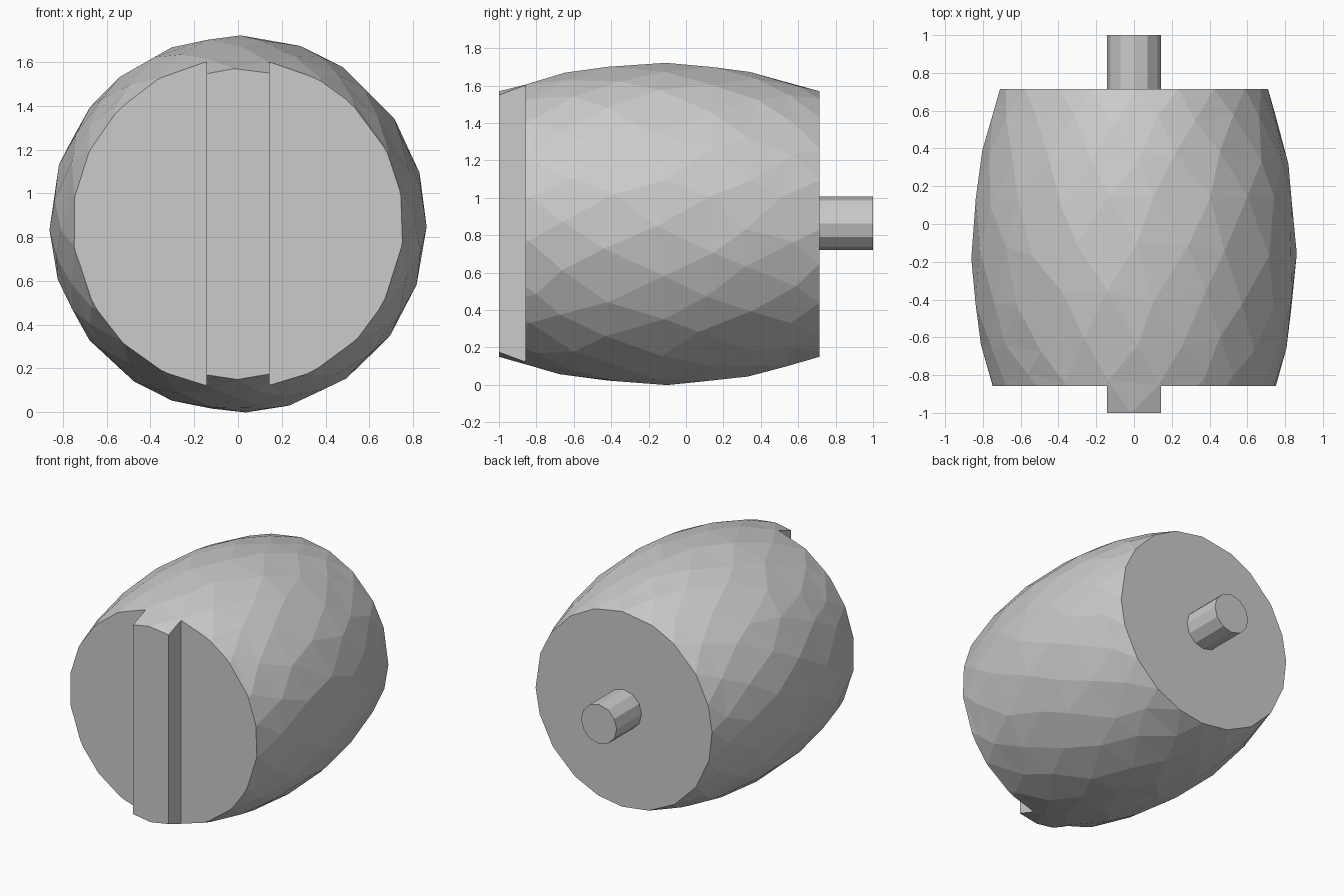
import bpy, bmesh, math, random

if "Cube" in bpy.data.objects:
    bpy.data.objects.remove(bpy.data.objects["Cube"])

random.seed(4)
CZ = 0.86            # height of the barrel axis
SIDES, RINGS = 20, 9
Y0, Y1 = -1.0, 0.714


def add_object(name, bm):
    bmesh.ops.recalc_face_normals(bm, faces=bm.faces)
    mesh = bpy.data.meshes.new(name)
    bm.to_mesh(mesh)
    bm.free()
    obj = bpy.data.objects.new(name, mesh)
    bpy.context.collection.objects.link(obj)
    return obj


def add_box(name, lo, hi):
    bm = bmesh.new()
    bmesh.ops.create_cube(bm, size=1)
    for v in bm.verts:
        for i in range(3):
            v.co[i] = hi[i] if v.co[i] > 0 else lo[i]
    return add_object(name, bm)


# Bulging barrel: staggered rings joined by triangles, slightly irregular facets
bm = bmesh.new()
mid, half = (Y0 + Y1) / 2, (Y1 - Y0) / 2
rings = []
for r in range(RINGS):
    inner = 0 < r < RINGS - 1
    ring = []
    for s in range(SIDES):
        y = mid - half * math.cos(math.pi * r / (RINGS - 1)) * 0.35 \
            + half * 0.65 * (2 * r / (RINGS - 1) - 1)
        y += random.uniform(-0.045, 0.045) if inner else 0
        a = 2 * math.pi * (s + 0.5 * (r % 2) + random.uniform(-0.15, 0.15)) / SIDES
        rad = 0.862 - 0.152 * ((y - mid) / half) ** 2
        ring.append(bm.verts.new((rad * math.sin(a), y, CZ + rad * math.cos(a))))
    rings.append(ring)
for r in range(RINGS - 1):
    a, b = rings[r], rings[r + 1]
    for s in range(SIDES):
        n = (s + 1) % SIDES
        if r % 2 == 0:
            bm.faces.new((a[s], a[n], b[s]))
            bm.faces.new((a[n], b[n], b[s]))
        else:
            bm.faces.new((a[s], b[n], b[s]))
            bm.faces.new((a[s], a[n], b[n]))
bm.faces.new(rings[0])
bm.faces.new(rings[-1])
barrel = add_object("barrel", bm)

# Cut the front back on both sides, leaving an upright rib
for side in (-1, 1):
    xs = sorted((side * 0.143, side * 1.2))
    cutter = add_box("front_cutter", (xs[0], -1.2, -0.3), (xs[1], -0.857, 2))
    cutter.hide_render = True
    cutter.hide_set(True)
    mod = barrel.modifiers.new("rib_cut", 'BOOLEAN')
    mod.operation, mod.solver, mod.object = 'DIFFERENCE', 'EXACT', cutter
bpy.context.view_layer.objects.active = barrel
for mod in list(barrel.modifiers):
    bpy.ops.object.modifier_apply(modifier=mod.name)
for obj in [o for o in bpy.data.objects if o.name.startswith("front_cutter")]:
    bpy.data.objects.remove(obj)

# Round pin at the centre of the back
bpy.ops.mesh.primitive_cylinder_add(vertices=12, radius=0.143, depth=0.336,
                                    location=(0, 0.832, CZ + 0.003),
                                    rotation=(math.pi / 2, 0, 0))
bpy.context.object.name = "back_pin"
